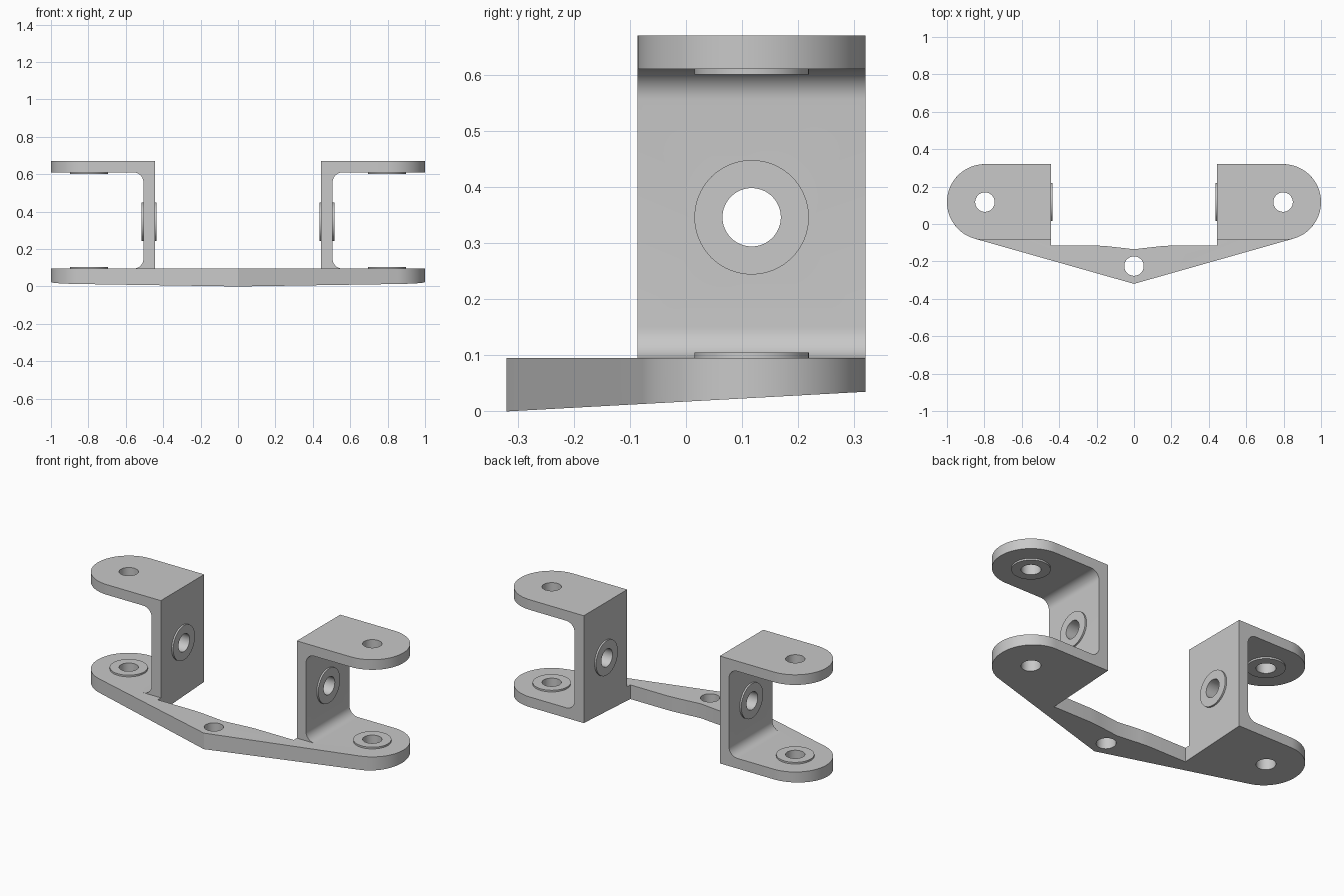
import bpy, bmesh
from math import pi, sin, cos, atan2, asin, hypot
from mathutils import Matrix, Vector

if "Cube" in bpy.data.objects:
    bpy.data.objects.remove(bpy.data.objects["Cube"])

# Main dimensions
CX, CY, R = 0.797, 0.117, 0.203       # centre and radius of the rounded ends
BACK, SIDE, TIP = CY + R, CY - R, -0.32
BASE_TOP, ARM_LOW, ARM_TOP = 0.095, 0.61, 0.67
WALL_IN, WALL_OUT, FILLET = 0.445, 0.505, 0.055
HOLE, BOSS, MID_Z = 0.052, 0.102, 0.346

grey = bpy.data.materials.new("satin grey")
grey.use_nodes = True
grey.diffuse_color = (0.58, 0.58, 0.58, 1)
grey.node_tree.nodes["Principled BSDF"].inputs["Base Color"].default_value = (0.58, 0.58, 0.58, 1)


def finish(bm, name):
    bmesh.ops.recalc_face_normals(bm, faces=bm.faces)
    mesh = bpy.data.meshes.new(name)
    bm.to_mesh(mesh)
    bm.free()
    mesh.materials.append(grey)
    ob = bpy.data.objects.new(name, mesh)
    bpy.context.collection.objects.link(ob)
    return ob


def prism(name, points, offset, shape=None):
    """Extrude a 3D outline; shape optionally moves each vertex."""
    bm = bmesh.new()
    face = bm.faces.new([bm.verts.new(p) for p in points])
    ext = bmesh.ops.extrude_face_region(bm, geom=[face])
    moved = [v for v in ext["geom"] if isinstance(v, bmesh.types.BMVert)]
    bmesh.ops.translate(bm, verts=moved, vec=offset)
    if shape:
        for v in bm.verts:
            shape(v.co)
    return finish(bm, name)


def cylinder(name, radius, start, end):
    a, b = Vector(start), Vector(end)
    turn = (b - a).to_track_quat('Z', 'Y').to_matrix().to_4x4()
    bm = bmesh.new()
    bmesh.ops.create_cone(bm, cap_ends=True, segments=64, radius1=radius, radius2=radius,
                          depth=(b - a).length, matrix=Matrix.Translation((a + b) / 2) @ turn)
    return finish(bm, name)


def arc(cx, cy, r, a0, a1, n):
    return [(cx + r * cos(a0 + (a1 - a0) * i / n), cy + r * sin(a0 + (a1 - a0) * i / n))
            for i in range(n + 1)]


def combine(target, tool, operation):
    bpy.context.view_layer.objects.active = target
    mod = target.modifiers.new(operation.lower(), 'BOOLEAN')
    mod.operation, mod.solver, mod.object = operation, 'EXACT', tool
    bpy.ops.object.modifier_apply(modifier=mod.name)
    bpy.data.objects.remove(tool)


# Base plate: pointed front, tangent sides, rounded ends, gap at the back
tangent = atan2(CY - TIP, CX) - asin(R / hypot(CX, CY - TIP))
half = arc(CX, CY, R, tangent - pi / 2, pi / 2, 40)
half += [(WALL_IN, BACK), (WALL_IN, -0.115), (0.2, -0.115), (0.14, -0.119)]
outline = [(0, TIP)] + half + [(0, -0.135)] + [(-x, y) for x, y in reversed(half)]


def slope_bottom(co):
    if co.z < BASE_TOP / 2:
        co.z = 0.035 * (co.y - TIP) / (BACK - TIP)


body = prism("mounting_bracket", [(x, y, 0) for x, y in outline], (0, 0, BASE_TOP), slope_bottom)

for s in (1, -1):
    # Upright wall with filleted corners, sunk into both plates
    low, high = BASE_TOP - 0.03, ARM_LOW + 0.03
    fx = WALL_OUT + FILLET
    profile = [(WALL_IN, low), (fx, low)]
    profile += arc(fx, BASE_TOP + FILLET, FILLET, -pi / 2, -pi, 10)
    profile += arc(fx, ARM_LOW - FILLET, FILLET, pi, pi / 2, 10)
    profile += [(fx, high), (WALL_IN, high)]
    wall = prism("upright_wall", [(s * x, SIDE, z) for x, z in profile], (0, BACK - SIDE, 0))
    combine(body, wall, 'UNION')

    # Upper arm with rounded end
    plan = [(WALL_IN, SIDE)] + arc(CX, CY, R, -pi / 2, pi / 2, 40) + [(WALL_IN, BACK)]
    arm = prism("upper_arm", [(s * x, y, ARM_LOW) for x, y in plan], (0, 0, ARM_TOP - ARM_LOW))
    combine(body, arm, 'UNION')

    # Raised washers on the plates and on both faces of the wall
    x = s * CX
    for start, end in (((x, CY, BASE_TOP - 0.02), (x, CY, BASE_TOP + 0.01)),
                       ((x, CY, ARM_LOW - 0.01), (x, CY, ARM_LOW + 0.02)),
                       ((s * (WALL_IN - 0.01), CY, MID_Z), (s * (WALL_OUT + 0.01), CY, MID_Z))):
        combine(body, cylinder("washer", BOSS, start, end), 'UNION')

    # Pivot holes through both plates
    combine(body, cylinder("pivot_hole", HOLE, (x, CY, -1), (x, CY, 1)), 'DIFFERENCE')

# Cross hole through both walls, and front bolt hole
combine(body, cylinder("cross_hole", HOLE, (-0.6, CY, MID_Z), (0.6, CY, MID_Z)), 'DIFFERENCE')
combine(body, cylinder("bolt_hole", HOLE, (0, -0.225, -1), (0, -0.225, 1)), 'DIFFERENCE')

bpy.ops.object.select_all(action='DESELECT')
body.select_set(True)
bpy.context.view_layer.objects.active = body
bpy.ops.object.shade_smooth_by_angle(angle=pi / 6)
